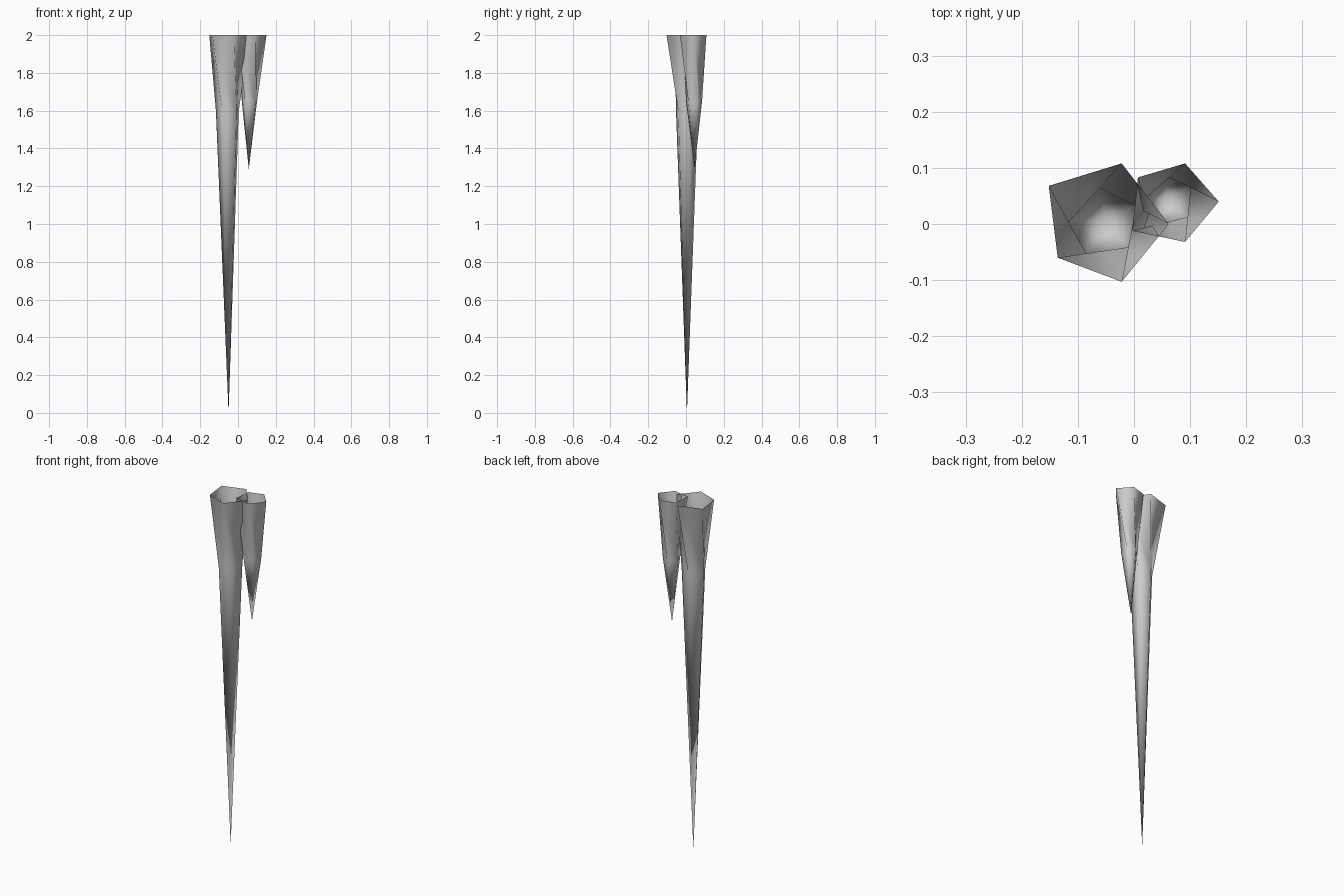
import bpy, bmesh

if "Cube" in bpy.data.objects:
    bpy.data.objects.remove(bpy.data.objects["Cube"])

# Single pale grey ice colour
ice = bpy.data.materials.new("pale_grey_ice")
ice.diffuse_color = (0.6, 0.6, 0.6, 1)
ice.use_nodes = True
ice.node_tree.nodes["Principled BSDF"].inputs["Base Color"].default_value = ice.diffuse_color


def icicle(name, rim, waist, waist_z, tip):
    """Open five-sided spike: twisted flared collar above a long tapering point."""
    bm = bmesh.new()
    top = [bm.verts.new((x, y, 2.0)) for x, y in rim]
    mid = [bm.verts.new((x, y, waist_z)) for x, y in waist]
    end = bm.verts.new(tip)
    n = len(rim)
    for i in range(n):
        j = (i + 1) % n
        bm.faces.new((top[i], mid[i], top[j]))   # flared collar
        bm.faces.new((top[j], mid[i], mid[j]))   # twist facet
        bm.faces.new((mid[i], end, mid[j]))      # tapering point
    bm.normal_update()
    # Open shell: make every face point away from the axis
    f = bm.faces[:][2]
    c = f.calc_center_median()
    if f.normal.x * (c.x - tip[0]) + f.normal.y * (c.y - tip[1]) < 0:
        bmesh.ops.reverse_faces(bm, faces=bm.faces[:])
    for f in bm.faces:
        f.smooth = True
    me = bpy.data.meshes.new(name)
    bm.to_mesh(me)
    bm.free()
    me.materials.append(ice)
    ob = bpy.data.objects.new(name, me)
    bpy.context.collection.objects.link(ob)


# Rim and waist points run counter-clockwise from the left
icicle("large_icicle",
       [(-0.152, 0.068), (-0.136, -0.06), (-0.022, -0.103), (0.062, 0.0), (-0.022, 0.108)],
       [(-0.085, -0.053), (-0.008, -0.041), (0.004, 0.033), (-0.06, 0.064), (-0.117, 0.003)],
       1.6, (-0.05, 0.005, 0.0))
icicle("small_icicle",
       [(0.007, 0.083), (-0.003, -0.012), (0.091, -0.032), (0.151, 0.04), (0.091, 0.108)],
       [(0.037, 0.0), (0.094, 0.012), (0.101, 0.065), (0.06, 0.085), (0.02, 0.045)],
       1.65, (0.057, 0.045, 1.29))
